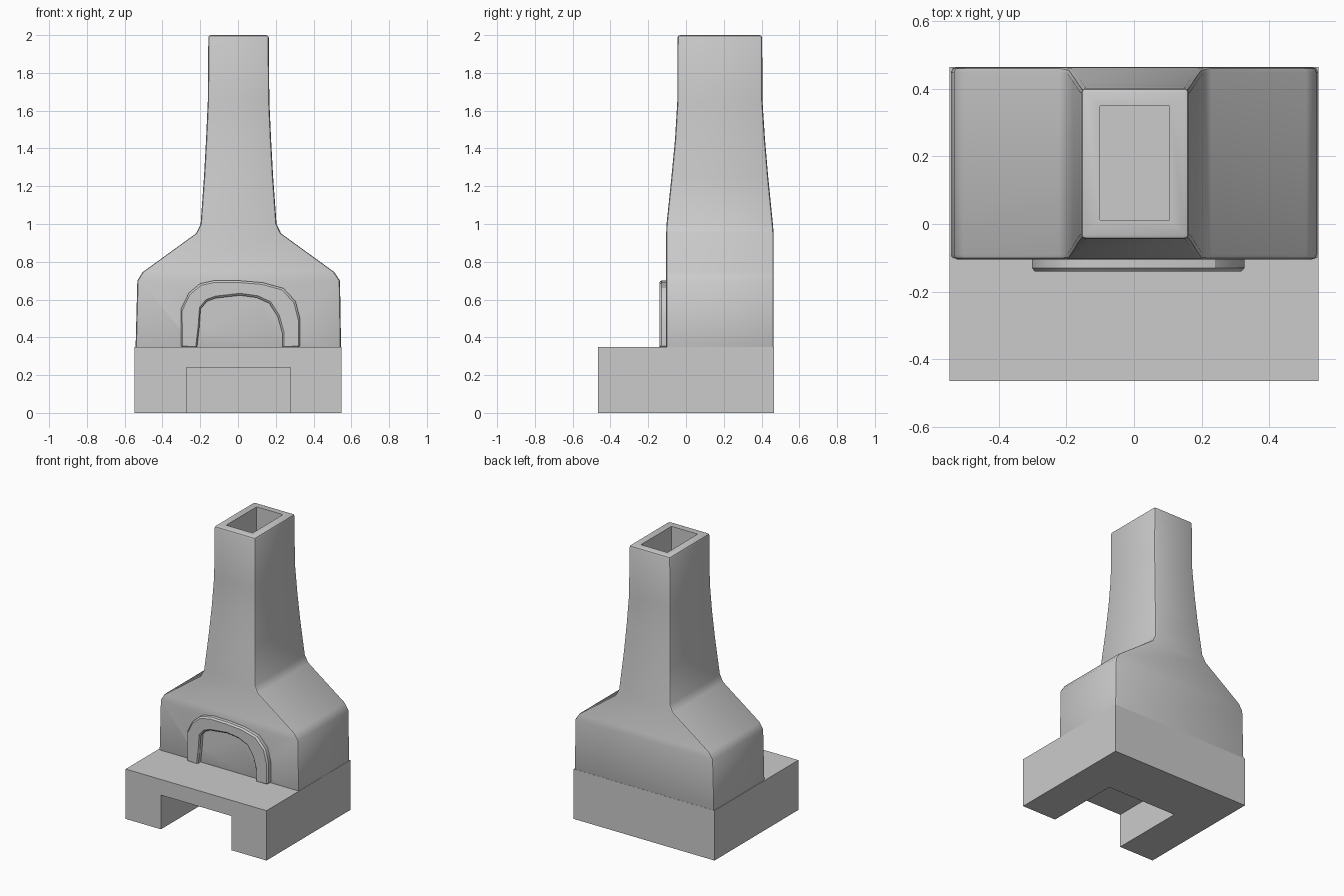
import bpy, math

if "Cube" in bpy.data.objects:
    bpy.data.objects.remove(bpy.data.objects["Cube"])


def make_mesh(name, verts, faces):
    me = bpy.data.meshes.new(name)
    me.from_pydata(verts, [], faces)
    ob = bpy.data.objects.new(name, me)
    bpy.context.collection.objects.link(ob)
    return ob


def loft(name, rings):
    """Join matching vertex rings (counter-clockwise seen from the last) and cap the ends."""
    n = len(rings[0])
    verts = [v for r in rings for v in r]
    faces = [tuple(reversed(range(n))), tuple(range(len(verts) - n, len(verts)))]
    for k in range(len(rings) - 1):
        for i in range(n):
            j = (i + 1) % n
            faces.append((k * n + i, k * n + j, (k + 1) * n + j, (k + 1) * n + i))
    return make_mesh(name, verts, faces)


def rect(x0, x1, y0, y1, z):
    return [(x0, y0, z), (x1, y0, z), (x1, y1, z), (x0, y1, z)]


def box(name, x0, x1, y0, y1, z0, z1):
    return loft(name, [rect(x0, x1, y0, y1, z0), rect(x0, x1, y0, y1, z1)])


def prism(name, pts, y0, y1):
    """Extrude a clockwise xz outline along y."""
    return loft(name, [[(x, y, z) for x, z in pts] for y in (y0, y1)])


def apply(ob, mod):
    bpy.ops.object.select_all(action='DESELECT')
    bpy.context.view_layer.objects.active = ob
    ob.select_set(True)
    bpy.ops.object.modifier_apply(modifier=mod.name)


def cut(ob, cutter):
    m = ob.modifiers.new("cut", 'BOOLEAN')
    m.operation, m.solver, m.object = 'DIFFERENCE', 'EXACT', cutter
    apply(ob, m)
    bpy.data.objects.remove(cutter)


def bevel(ob, width, segments, angle):
    m = ob.modifiers.new("bevel", 'BEVEL')
    m.width, m.segments = width, segments
    m.limit_method, m.angle_limit = 'ANGLE', math.radians(angle)
    apply(ob, m)


def smooth(ob, angle):
    bpy.ops.object.select_all(action='DESELECT')
    bpy.context.view_layer.objects.active = ob
    ob.select_set(True)
    bpy.ops.object.shade_smooth_by_angle(angle=math.radians(angle))


# Hearth base with the wood store recess
base = box("hearth_base", -0.547, 0.547, -0.465, 0.465, 0, 0.35)
cut(base, box("store_cutter", -0.273, 0.277, -0.6, 0.08, -0.1, 0.24))

# Oven body and chimney: (z, x left, x right, y front, y back)
levels = [
    (0.32, -0.543, 0.546, -0.105, 0.464),
    (0.70, -0.533, 0.540, -0.105, 0.464),
    (0.745, -0.505, 0.510, -0.105, 0.464),
    (0.95, -0.222, 0.228, -0.105, 0.464),
    (1.00, -0.198, 0.204, -0.103, 0.460),
    (1.25, -0.180, 0.186, -0.077, 0.435),
    (1.45, -0.169, 0.175, -0.058, 0.418),
    (1.65, -0.160, 0.166, -0.046, 0.405),
    (2.00, -0.157, 0.163, -0.045, 0.403),
]
body = loft("oven_body_and_chimney", [rect(a, b, c, d, z) for z, a, b, c, d in levels])
bevel(body, 0.014, 2, 50)

# Flue opening and arched oven chamber
cut(body, box("flue_cutter", -0.10, 0.105, 0.012, 0.35, 1.6, 2.2))
inner = [(-0.218, 0.34), (-0.205, 0.45), (-0.198, 0.55), (-0.165, 0.59), (-0.12, 0.607),
         (0.01, 0.622), (0.10, 0.61), (0.165, 0.58), (0.21, 0.51), (0.235, 0.42), (0.235, 0.34)]
hole = [(-0.218, 0.28)] + inner + [(0.235, 0.28)]
chamber = prism("chamber_cutter", hole[::-1], -0.3, 0.32)
cut(body, chamber)
smooth(body, 35)

# Raised arch surround
outer = [(-0.302, 0.345), (-0.302, 0.55), (-0.26, 0.635), (-0.20, 0.685), (-0.12, 0.702),
         (0.01, 0.70), (0.13, 0.69), (0.24, 0.66), (0.305, 0.59), (0.328, 0.50), (0.328, 0.345)]
rings = []
for (ox, oz), (ix, iz) in zip(outer, inner):
    rings.append([(ox, -0.14, oz), (ix, -0.14, iz), (ix, -0.09, iz), (ox, -0.09, oz)])
arch = loft("arch_surround", rings)
bevel(arch, 0.010, 1, 60)

# Consistent outward normals
import bmesh
for ob in (base, body, arch):
    bm = bmesh.new()
    bm.from_mesh(ob.data)
    bmesh.ops.recalc_face_normals(bm, faces=bm.faces)
    bm.to_mesh(ob.data)
    bm.free()
smooth(arch, 30)
